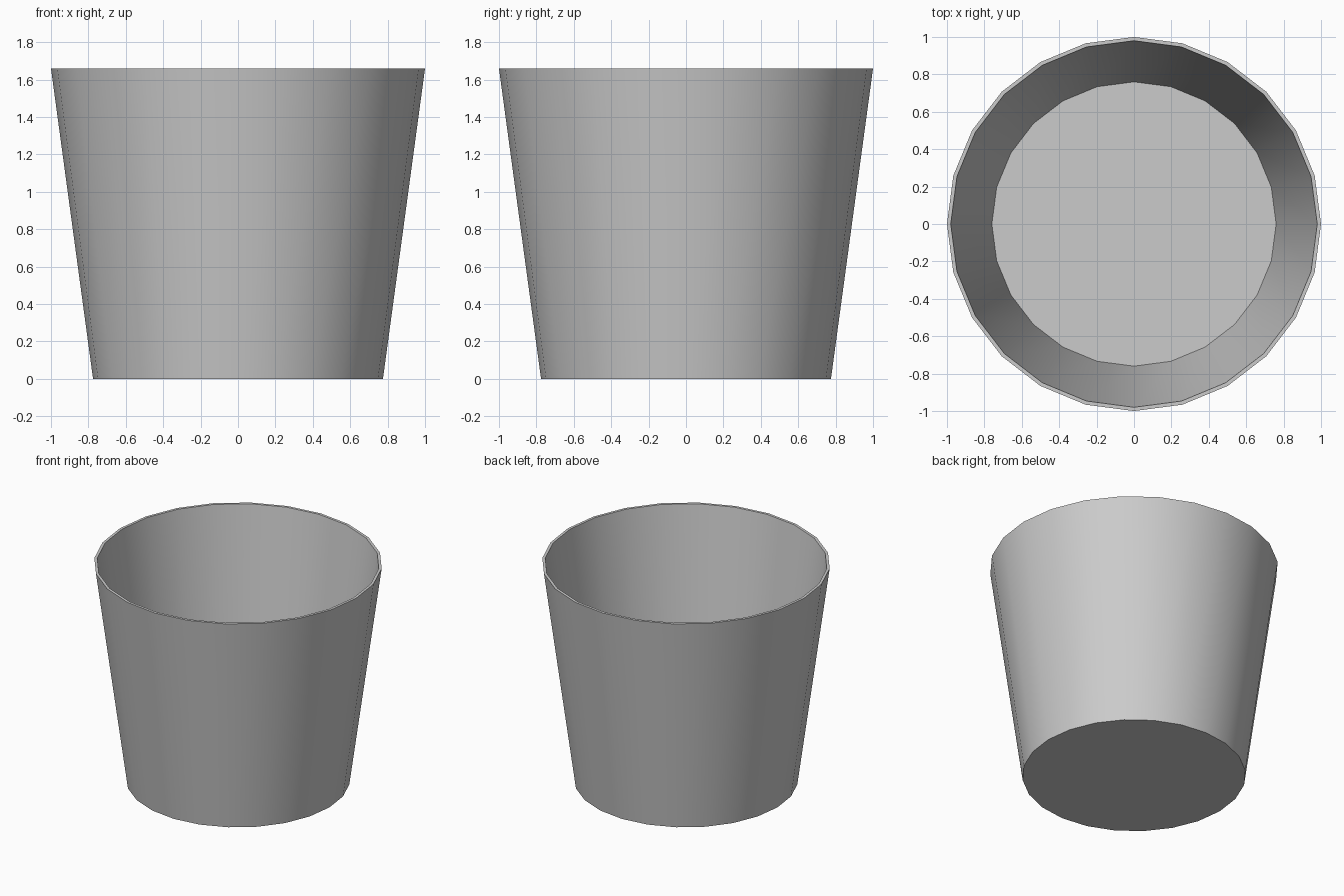
import bpy, bmesh, math

if "Cube" in bpy.data.objects:
    bpy.data.objects.remove(bpy.data.objects["Cube"])

SIDES = 24
# Profile (radius, z): outer base, outer rim, inner rim, inner floor
PROFILE = [(0.775, 0.0), (1.0, 1.66), (0.98, 1.66), (0.76, 0.02)]

bm = bmesh.new()
rings = []
for r, z in PROFILE:
    rings.append([bm.verts.new((r * math.cos(math.tau * i / SIDES),
                                r * math.sin(math.tau * i / SIDES), z))
                  for i in range(SIDES)])

# Walls and rim
for low, high in zip(rings, rings[1:]):
    for i in range(SIDES):
        j = (i + 1) % SIDES
        bm.faces.new((low[i], low[j], high[j], high[i]))

# Underside and inside floor
bm.faces.new(rings[0][::-1])
bm.faces.new(rings[-1])
bmesh.ops.recalc_face_normals(bm, faces=bm.faces)

mesh = bpy.data.meshes.new("tapered_bucket")
bm.to_mesh(mesh)
bm.free()
bucket = bpy.data.objects.new("tapered_bucket", mesh)
bpy.context.collection.objects.link(bucket)

# Smooth walls with crisp rim and base edges
bpy.context.view_layer.objects.active = bucket
bucket.select_set(True)
bpy.ops.object.shade_smooth_by_angle(angle=math.radians(30))
